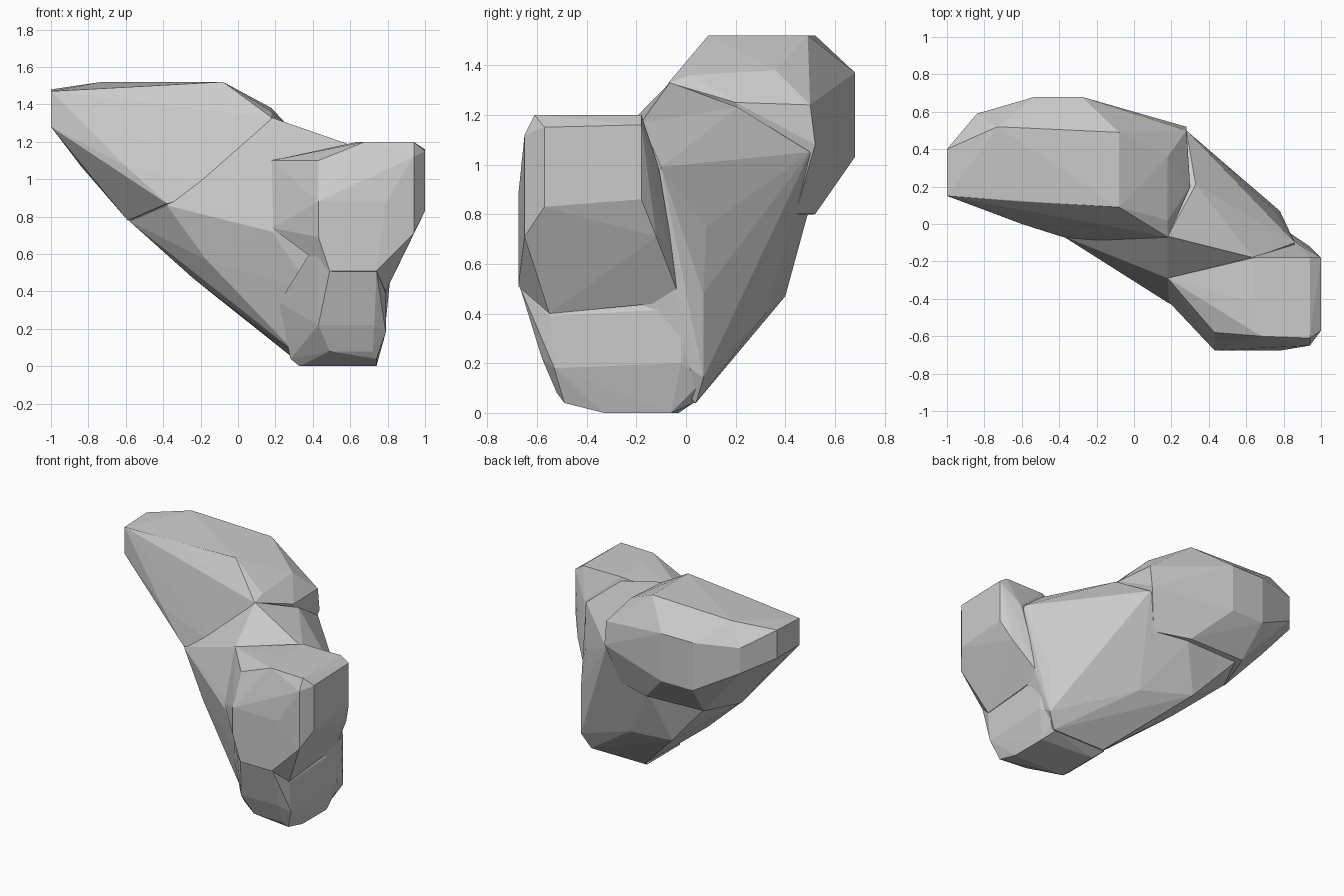
import bpy, bmesh


def hull(name, points):
    """Faceted convex chunk wrapped around a few corner points."""
    bm = bmesh.new()
    for p in points:
        bm.verts.new(p)
    res = bmesh.ops.convex_hull(bm, input=bm.verts)
    junk = {g for g in res["geom_interior"] + res["geom_unused"]
            if isinstance(g, bmesh.types.BMVert)}
    bmesh.ops.delete(bm, geom=list(junk), context='VERTS')
    bmesh.ops.recalc_face_normals(bm, faces=bm.faces)
    me = bpy.data.meshes.new(name)
    bm.to_mesh(me)
    bm.free()
    ob = bpy.data.objects.new(name, me)
    bpy.context.collection.objects.link(ob)
    return ob


# Upper lobe, pointing left and back
upper = hull("rock", [
    (-1, .15, 1.28), (-1, .15, 1.47), (-1, .4, 1.28), (-1, .4, 1.48),
    (-.84, .59, 1.2), (-.84, .59, 1.38), (-.84, .3, 1.07),
    (-.73, .52, 1.52), (-.08, .49, 1.52), (-.08, .09, 1.52), (-.6, .12, 1.49),
    (-.53, .68, 1.03), (-.53, .68, 1.37), (-.28, .68, 1.03), (-.28, .68, 1.37),
    (.07, .53, 1.3), (.18, .36, 1.38), (.28, .5, 1.24), (.28, .52, 1.08),
    (.18, .02, 1.36), (.18, -.07, 1.33), (.3, .2, 1.25), (-.6, 0, 1.07),
    (-.38, -.07, .87), (-.59, .22, .78), (-.5, .51, .81), (-.05, .52, .8),
    (.2, .44, .8), (-.05, -.12, .95)])

# Central body joining the lobes down to the base
body = hull("body", [
    (-.38, -.065, .86), (-.17, -.15, .57), (-.58, .22, .775), (-.24, .1, .47),
    (-.48, .47, .81), (-.05, .49, .8), (-.17, .4, .47), (.22, .32, .4),
    (.13, .14, .19), (.12, -.12, .19), (.28, .5, 1.05), (.18, -.065, 1.33),
    (.33, .21, 1.23), (.58, .01, 1.13), (.58, .2, .88), (.74, .08, .75),
    (.78, .07, .48), (.78, .07, .14), (.53, .14, .17), (.86, -.1, .99),
    (.18, -.29, 1.1), (-.04, -.22, .72), (.18, -.42, .72), (.43, -.55, .75),
    (.64, -.18, 1.17), (.3, .04, .04), (.72, .04, .04), (.3, -.35, .08),
    (.4, -.5, .4), (.75, -.4, .5), (.84, -.12, .72)])

# Right lobe with its flat top and squared end
lobe = hull("right_lobe", [
    (.64, -.18, 1.2), (.94, -.18, 1.2), (.94, -.61, 1.2), (.68, -.6, 1.2),
    (.64, -.42, 1.2), (.43, -.58, 1.1), (.43, -.3, 1.12), (.18, -.29, 1.1),
    (1, -.18, 1.16), (1, -.57, 1.15), (1, -.18, .86), (1, -.57, .83),
    (.94, -.65, 1.12), (.94, -.65, .71), (.79, -.675, .88), (.43, -.675, .88),
    (.43, -.675, .69), (.49, -.675, .51), (.74, -.675, .51), (.79, -.55, .4),
    (.94, -.12, .71), (.79, -.02, .45), (.18, -.41, .74), (.88, -.11, .99)])

# Foot the rock rests on
foot = hull("foot", [
    (.49, -.67, .51), (.74, -.67, .51), (.43, -.58, .22), (.73, -.58, .22),
    (.79, -.55, .39), (.79, -.53, .18), (.79, -.02, .42), (.79, -.02, .2),
    (.49, -.52, .08), (.72, -.52, .08), (.74, -.49, .04), (.74, -.33, 0),
    (.74, -.06, 0), (.33, -.33, 0), (.33, -.03, 0), (.28, .03, .04),
    (.28, -.33, .04), (.22, -.36, .34), (.43, -.65, .68), (.7, .03, .04),
    (.75, .07, .13), (.76, .07, .48)])

# Fuse the chunks into one flat-faced rock
for part in (body, lobe, foot):
    mod = upper.modifiers.new("join_" + part.name, 'BOOLEAN')
    mod.operation = 'UNION'
    mod.solver = 'EXACT'
    mod.object = part
bpy.context.view_layer.objects.active = upper
dg = bpy.context.evaluated_depsgraph_get()
fused = bpy.data.meshes.new_from_object(upper.evaluated_get(dg))
upper.modifiers.clear()
upper.data = fused
for part in (body, lobe, foot):
    bpy.data.objects.remove(part, do_unlink=True)
